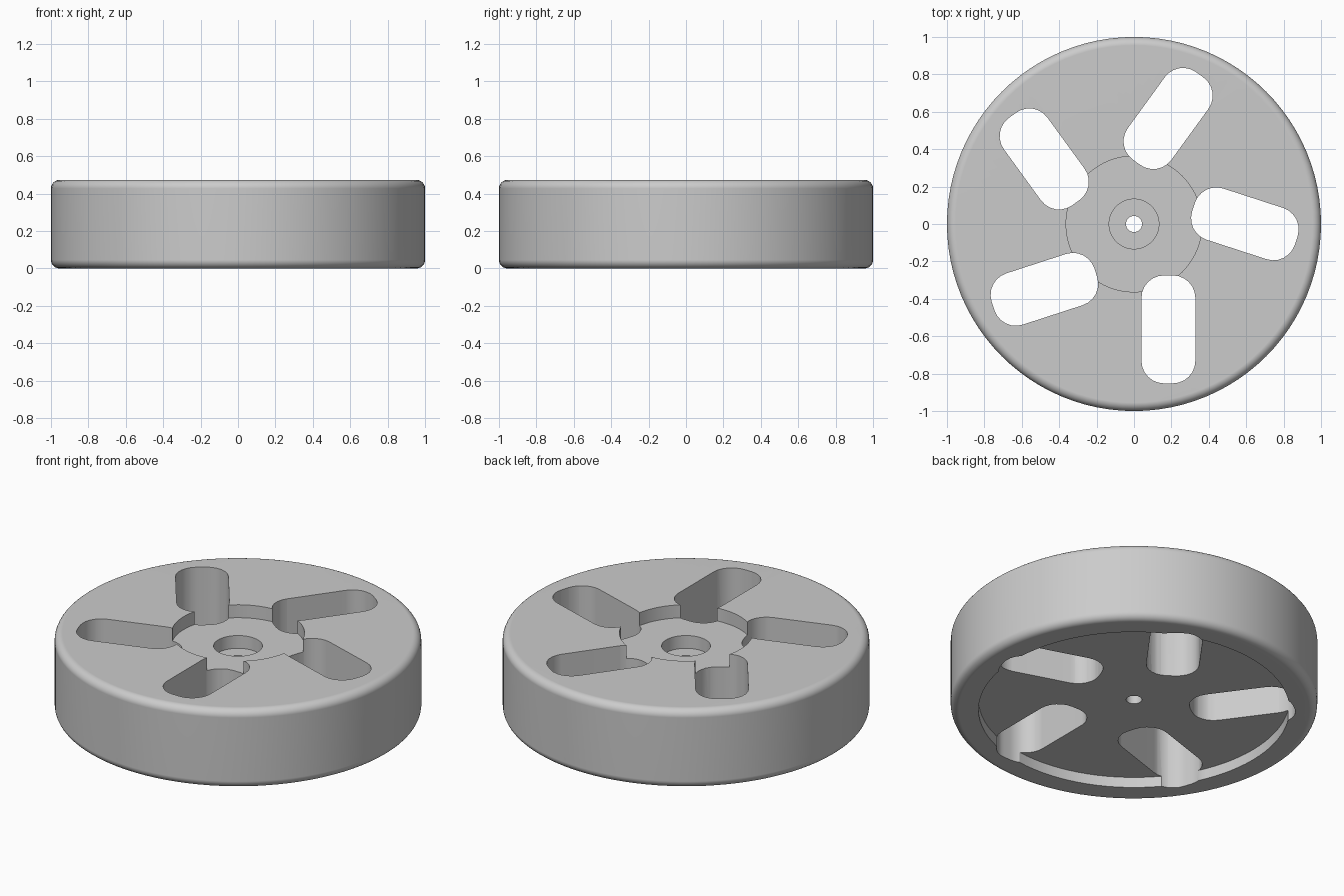
import bpy, bmesh, math
from mathutils import Matrix, Vector

if "Cube" in bpy.data.objects:
    bpy.data.objects.remove(bpy.data.objects["Cube"], do_unlink=True)

HEIGHT, FILLET = 0.473, 0.045
grey = bpy.data.materials.new("plain_grey")
grey.use_nodes = True
colour = (0.6, 0.6, 0.6, 1)
grey.diffuse_color = colour
grey.node_tree.nodes["Principled BSDF"].inputs["Base Color"].default_value = colour


def make_object(name, bm):
    bmesh.ops.recalc_face_normals(bm, faces=bm.faces)
    mesh = bpy.data.meshes.new(name)
    bm.to_mesh(mesh)
    bm.free()
    mesh.materials.append(grey)
    obj = bpy.data.objects.new(name, mesh)
    bpy.context.collection.objects.link(obj)
    return obj


def arc(cx, cy, radius, start, steps=6):
    """Quarter circle, counter-clockwise from the start angle in degrees."""
    angles = [math.radians(start + 90 * i / steps) for i in range(steps + 1)]
    return [(cx + radius * math.cos(a), cy + radius * math.sin(a)) for a in angles]


# Wheel body: lathed section with rounded rim, hub recess, counterbore and underside recess
def build_wheel():
    bore, counterbore, hub, under = 0.043, 0.133, 0.363, 0.848
    hub_z, seat_z, under_z = HEIGHT - 0.078, HEIGHT - 0.155, 0.063
    section = [(bore, under_z), (under, under_z), (under, 0)]
    section += arc(1 - FILLET, FILLET, FILLET, -90)
    section += arc(1 - FILLET, HEIGHT - FILLET, FILLET, 0)
    section += [(hub, HEIGHT), (hub, hub_z), (counterbore, hub_z),
                (counterbore, seat_z), (bore, seat_z)]
    bm = bmesh.new()
    verts = [bm.verts.new((r, 0, z)) for r, z in section]
    edges = [bm.edges.new((v, verts[(i + 1) % len(verts)])) for i, v in enumerate(verts)]
    bmesh.ops.spin(bm, geom=verts + edges, cent=(0, 0, 0), axis=(0, 0, 1),
                   angle=math.tau, steps=96)
    bmesh.ops.remove_doubles(bm, verts=bm.verts, dist=0.0001)
    return make_object("wheel_body", bm)


# Slot cutter: five rounded slots, offset from the spoke line
def build_slots():
    left, right, near, far, radius = 0.04, 0.328, -0.275, -0.852, 0.12
    outline = (arc(right - radius, near - radius, radius, 0)
               + arc(left + radius, near - radius, radius, 90)
               + arc(left + radius, far + radius, radius, 180)
               + arc(right - radius, far + radius, radius, 270))
    bm = bmesh.new()
    for i in range(5):
        turn = Matrix.Rotation(math.tau * i / 5, 3, "Z")
        face = bm.faces.new([bm.verts.new(turn @ Vector((x, y, -0.1))) for x, y in outline])
        top = bmesh.ops.extrude_face_region(bm, geom=[face])["geom"]
        bmesh.ops.translate(bm, vec=(0, 0, HEIGHT + 0.2),
                            verts=[v for v in top if isinstance(v, bmesh.types.BMVert)])
    return make_object("slot_cutter", bm)


wheel = build_wheel()
slots = build_slots()
slots.hide_render = True

# Cut the slots, then smooth the curved surfaces
bpy.ops.object.select_all(action="DESELECT")
wheel.select_set(True)
bpy.context.view_layer.objects.active = wheel
cut = wheel.modifiers.new("slots", "BOOLEAN")
cut.operation = "DIFFERENCE"
cut.solver = "EXACT"
cut.object = slots
bpy.ops.object.modifier_apply(modifier=cut.name)
bpy.data.objects.remove(slots, do_unlink=True)
bpy.ops.object.shade_smooth_by_angle(angle=math.radians(30))
weighted = wheel.modifiers.new("even_shading", "WEIGHTED_NORMAL")
weighted.keep_sharp = True
